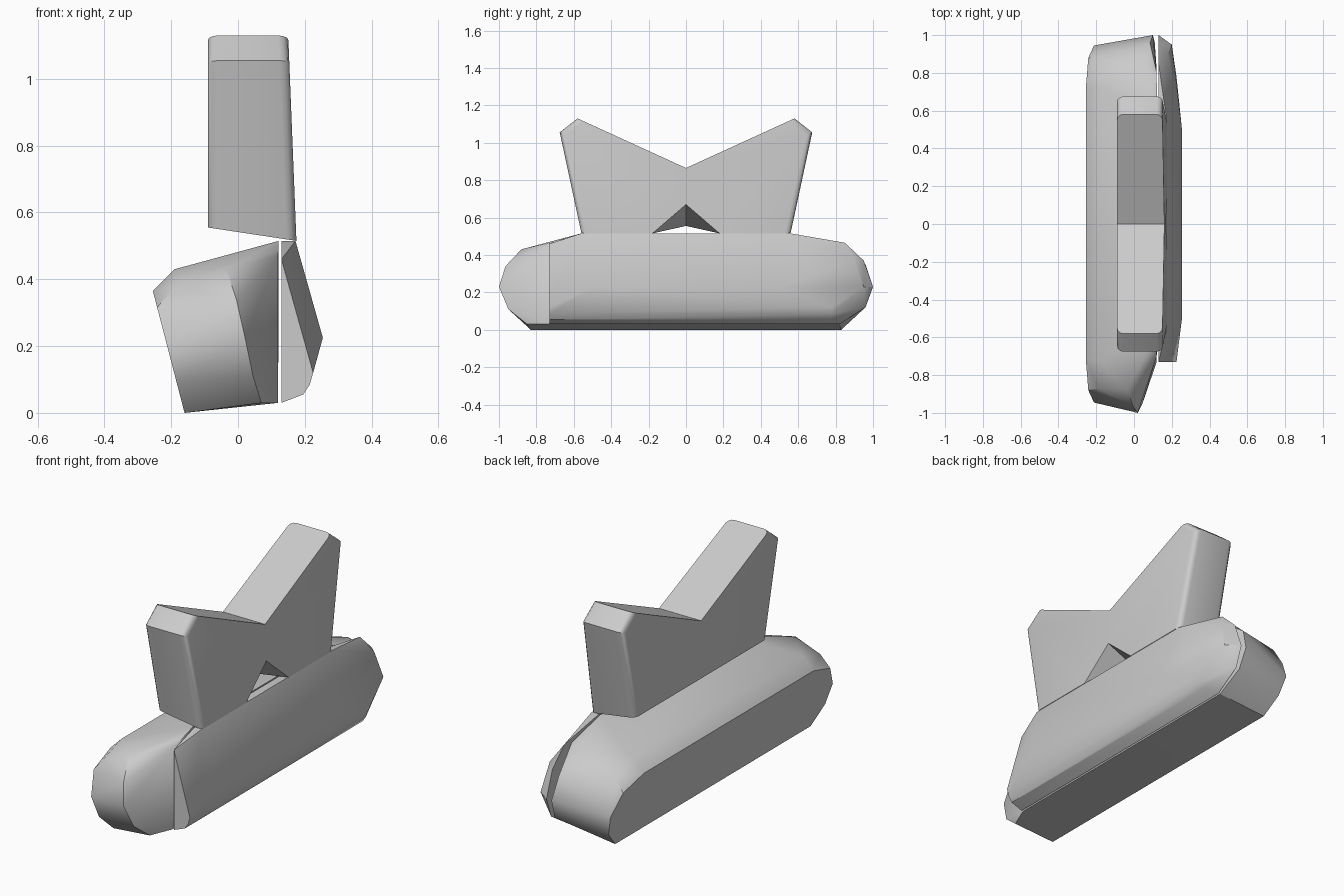
import bpy, bmesh, math

cube = bpy.data.objects.get("Cube")
if cube:
    bpy.data.objects.remove(cube, do_unlink=True)

# Single plain grey
grey = bpy.data.materials.new("plain grey")
grey.use_nodes = True
COLOR = (0.6, 0.6, 0.6, 1)
grey.diffuse_color = COLOR
grey.node_tree.nodes["Principled BSDF"].inputs["Base Color"].default_value = COLOR


def finish(name, bm, angle):
    bmesh.ops.recalc_face_normals(bm, faces=bm.faces)
    mesh = bpy.data.meshes.new(name)
    bm.to_mesh(mesh)
    bm.free()
    mesh.materials.append(grey)
    ob = bpy.data.objects.new(name, mesh)
    bpy.context.collection.objects.link(ob)
    bpy.ops.object.select_all(action='DESELECT')
    ob.select_set(True)
    bpy.context.view_layer.objects.active = ob
    bpy.ops.object.shade_smooth_by_angle(angle=math.radians(angle))
    return ob


def hull(name, points, angle=32):
    bm = bmesh.new()
    for p in points:
        bm.verts.new(p)
    res = bmesh.ops.convex_hull(bm, input=bm.verts)
    loose = {v for v in res["geom_interior"] if isinstance(v, bmesh.types.BMVert)}
    bmesh.ops.delete(bm, geom=list(loose), context='VERTS')
    bmesh.ops.dissolve_limit(bm, angle_limit=math.radians(1.5),
                             verts=bm.verts, edges=bm.edges)
    return finish(name, bm, angle)


def both_ends(points):
    return [(x, s * y, z) for x, y, z in points for s in (-1, 1)]


# Main body: leaning capsule with a flat left side and a slanted front cut
left_rim = [(y, z) for y, z in ((.72, .365), (.88, .315), (.945, .2),
                                (.92, .09), (.83, 0))]
left_side = both_ends([(-.16 - .26 * z, y, z) for y, z in left_rim])
shoulder = both_ends([(-.19, .72, .43), (-.19, .87, .38), (.122, .56, .515)])
front_rim = [(-.035, -.88, .43), (-.005, -.965, .34), (.02, -1, .23),
             (.045, -.95, .11), (.07, -.85, .03), (.12, -.73, .03),
             (.12, -.7, .47)]
back_rim = [(.06, .85, .445), (.085, .96, .35), (.1, 1, .23),
            (.11, .96, .12), (.12, .82, .03), (.12, .8, .46)]
hull("main_body", left_side + shoulder + front_rim + back_rim)

# Side panel: thin faceted shell, square at the front and rounded at the back
ridge = both_ends([(.172, .56, .515), (.13, .56, .515), (.254, .5, .225)])
front_end = [(.13, -.73, .46), (.225, -.73, .12), (.215, -.73, .085),
             (.195, -.73, .055), (.13, -.73, .03)]
back_end = [(.13, .85, .465), (.13, .95, .37), (.13, 1, .23), (.13, .96, .12),
            (.13, .82, .03), (.2, .95, .23), (.225, .78, .12),
            (.215, .78, .085), (.195, .78, .055), (.18, .9, .38)]
hull("side_panel", ridge + front_end + back_end)

# Forked upright with a V top and a notch under its right side
half = [(.56, .515), (.675, 1.055), (.58, 1.13)]
bm = bmesh.new()


def vert(y, z, right, low=None):
    x = .175 - .04 * (z - .515) if right else -.09
    return bm.verts.new((x, y, low if low else z))


rings = {}
for right in (True, False):
    low = None if right else .555
    pos = [vert(half[0][0], half[0][1], right, low)]
    pos += [vert(y, z, right) for y, z in half[1:]]
    neg = [vert(-half[0][0], half[0][1], right, low)]
    neg += [vert(-y, z, right) for y, z in half[1:]]
    valley = vert(0, .865, right)
    rings[right] = pos + [valley] + neg[::-1]
r, l = rings[True], rings[False]
notch = [vert(y, z, True) for y, z in ((-.18, .515), (0, .67), (.18, .515))]
inner = vert(0, .555, False)
bm.faces.new(r + notch)
bm.faces.new(l + [inner])
for i in range(6):
    bm.faces.new((r[i], r[i + 1], l[i + 1], l[i]))
bm.faces.new((r[6], notch[0], inner, l[6]))
bm.faces.new((notch[0], notch[1], inner))
bm.faces.new((notch[1], notch[2], inner))
bm.faces.new((notch[2], r[0], l[0], inner))
bmesh.ops.recalc_face_normals(bm, faces=bm.faces)

# Soften the long corners of both tips
tips = [bm.edges.get((ring[i], ring[i + 1]))
        for ring in (r, l) for i in (0, 1, 4, 5)]
bmesh.ops.bevel(bm, geom=tips, offset=.03, segments=3, profile=.5,
                affect='EDGES', clamp_overlap=True)
finish("forked_upright", bm, 32)
